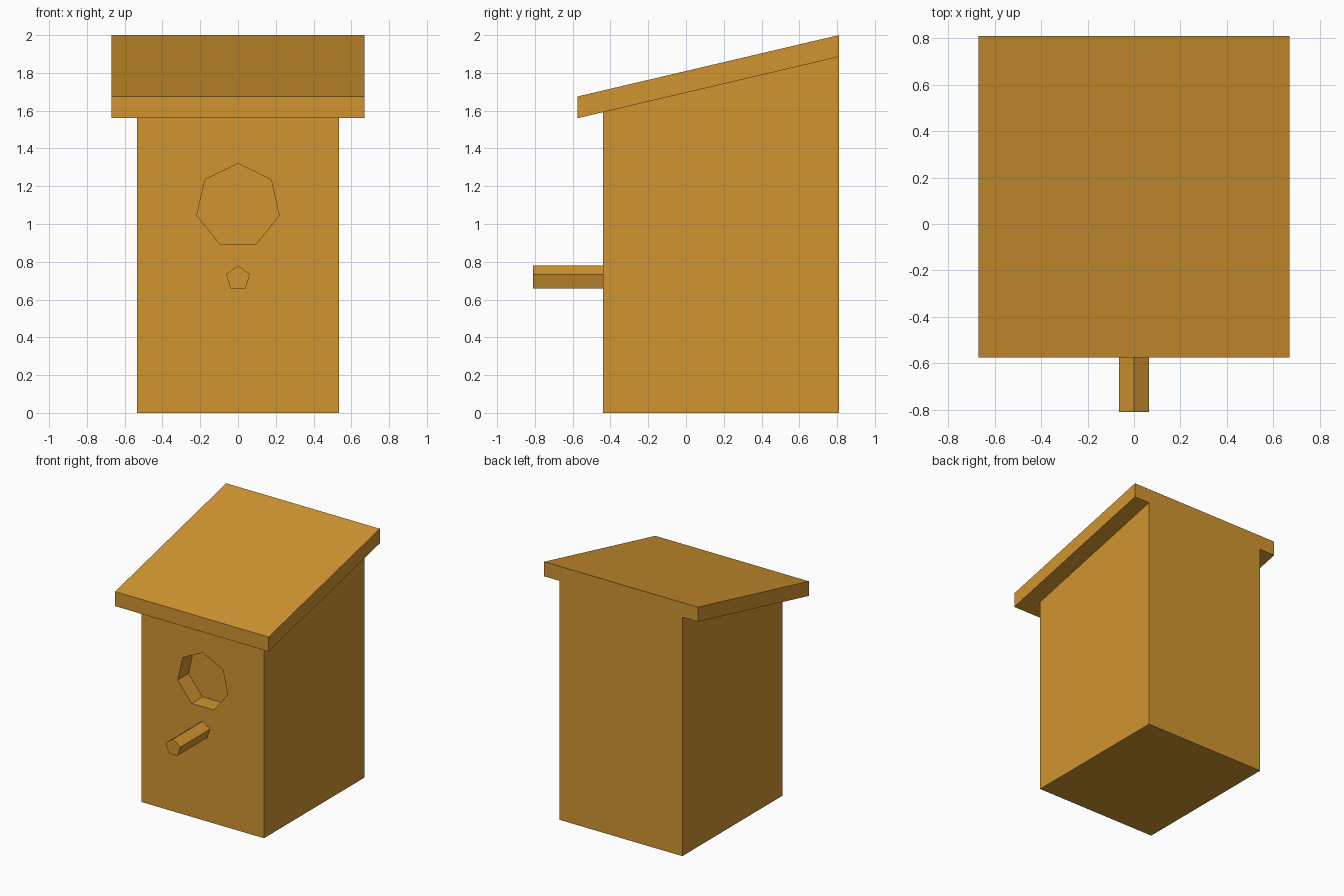
import bpy
import bmesh
import math
from mathutils import Vector

cube = bpy.data.objects.get("Cube")
if cube:
    bpy.data.objects.remove(cube, do_unlink=True)

# Single wood colour
wood = bpy.data.materials.new("golden wood")
wood.use_nodes = True
color = (0.64, 0.30, 0.03, 1)
wood.diffuse_color = color
wood.node_tree.nodes["Principled BSDF"].inputs["Base Color"].default_value = color

FRONT, BACK = -0.44, 0.81
EAVE = -0.575


def underside(y):
    """Height of the sloping roof's underside at depth y."""
    return 1.56 + (y - EAVE) * 0.325 / (BACK - EAVE)


def prism(name, profile, offset):
    """Extrude a closed planar profile along an offset vector."""
    bm = bmesh.new()
    face = bm.faces.new([bm.verts.new(p) for p in profile])
    new = bmesh.ops.extrude_face_region(bm, geom=[face], use_keep_orig=True)["geom"]
    bmesh.ops.translate(bm, vec=Vector(offset),
                        verts=[v for v in new if isinstance(v, bmesh.types.BMVert)])
    bmesh.ops.recalc_face_normals(bm, faces=bm.faces)
    mesh = bpy.data.meshes.new(name)
    bm.to_mesh(mesh)
    bm.free()
    mesh.materials.append(wood)
    obj = bpy.data.objects.new(name, mesh)
    bpy.context.collection.objects.link(obj)
    return obj


def side_prism(name, outline, half_width):
    return prism(name, [(-half_width, y, z) for y, z in outline], (2 * half_width, 0, 0))


def polygon(sides, radius, y, z):
    """Upright polygon facing the front, with one corner on top."""
    turns = [2 * math.pi * i / sides for i in range(sides)]
    return [(radius * math.sin(a), y, z + radius * math.cos(a)) for a in turns]


# House body with a sloping top
body = side_prism("house_body", [(FRONT, 0), (BACK, 0),
                                 (BACK, underside(BACK)), (FRONT, underside(FRONT))], 0.535)

# Overhanging slanted roof board
side_prism("roof", [(EAVE, underside(EAVE)), (BACK, underside(BACK)),
                    (BACK, 2.0), (EAVE, 1.675)], 0.67)

# Seven-sided entrance recess
cutter = prism("entrance_cutter", polygon(7, 0.2236, FRONT - 0.1, 1.096), (0, 0.235, 0))
cutter.hide_render = True
cut = body.modifiers.new("entrance", 'BOOLEAN')
cut.operation = 'DIFFERENCE'
cut.solver = 'EXACT'
cut.object = cutter
bpy.context.view_layer.objects.active = body
bpy.ops.object.modifier_apply(modifier=cut.name)
bpy.data.objects.remove(cutter, do_unlink=True)

# Five-sided perch
prism("perch", polygon(5, 0.067, -0.81, 0.713), (0, 0.37, 0))
